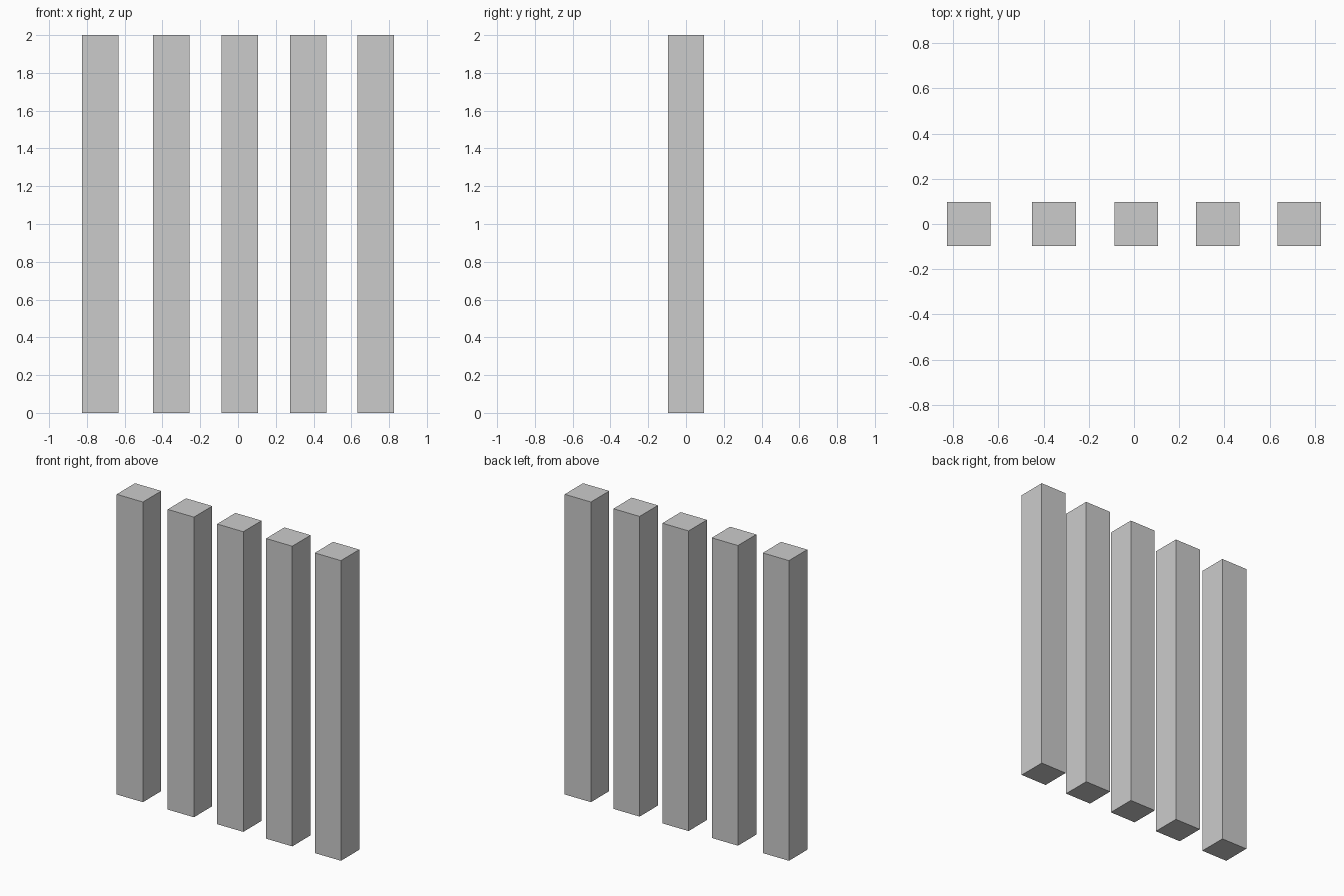
import bpy

if "Cube" in bpy.data.objects:
    bpy.data.objects.remove(bpy.data.objects["Cube"])

WIDTH = 0.193   # square section of every post
HEIGHT = 2.0
CENTRES_X = [-0.73, -0.354, 0.01, 0.371, 0.73]  # slightly uneven spacing


def add_post(index, x):
    bpy.ops.mesh.primitive_cube_add(size=1, location=(x, 0, HEIGHT / 2))
    post = bpy.context.object
    post.name = f"square_post_{index}"
    post.scale = (WIDTH, WIDTH, HEIGHT)
    bpy.ops.object.transform_apply(location=False, rotation=False, scale=True)


# Row of five upright posts
for i, x in enumerate(CENTRES_X, start=1):
    add_post(i, x)
